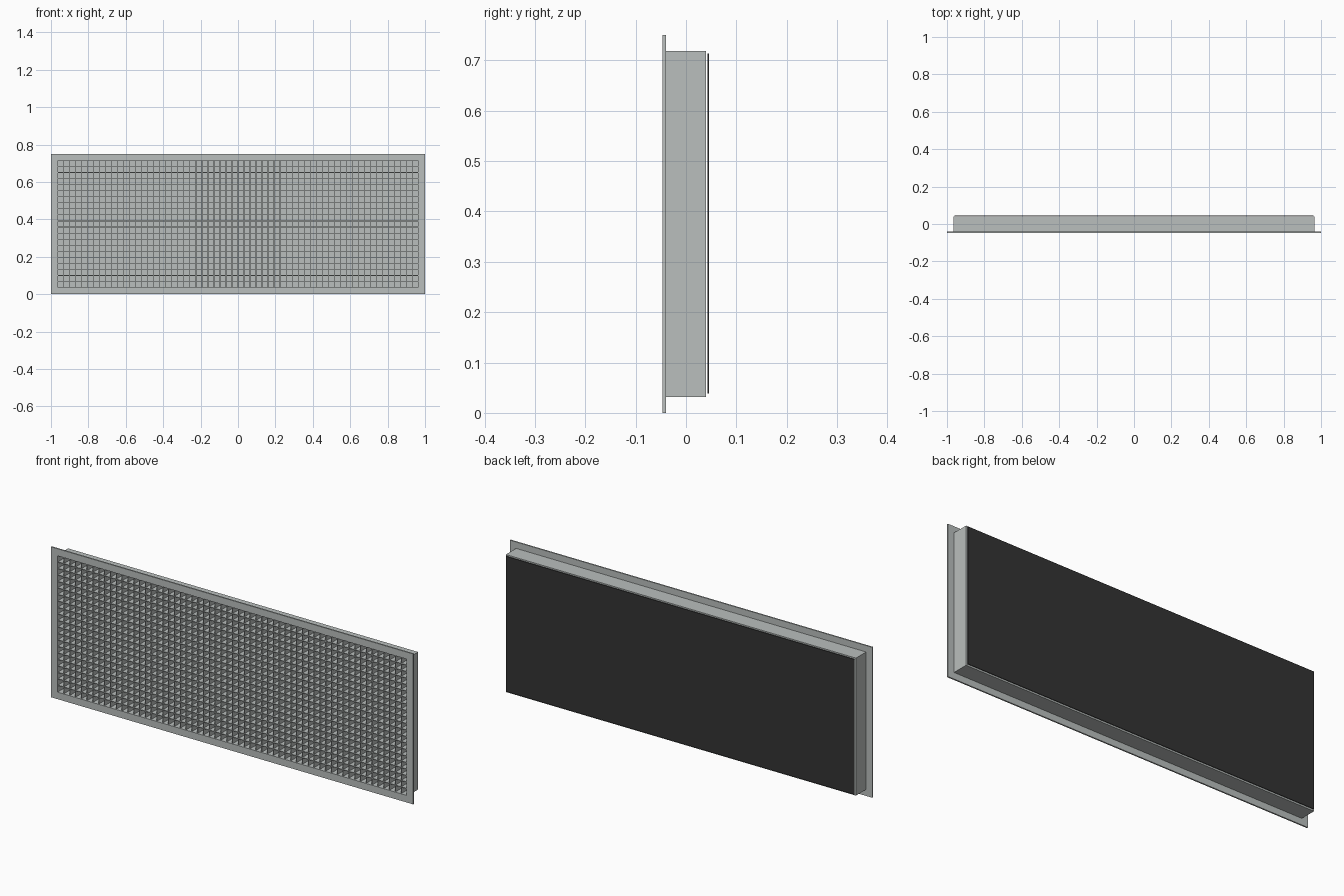
import bpy

cube = bpy.data.objects.get("Cube")
if cube:
    bpy.data.objects.remove(cube, do_unlink=True)


def material(name, rgb):
    mat = bpy.data.materials.new(name)
    mat.use_nodes = True
    colour = (*rgb, 1)
    mat.diffuse_color = colour
    mat.node_tree.nodes["Principled BSDF"].inputs["Base Color"].default_value = colour
    return mat


grey = material("light grey metal", (0.49, 0.52, 0.51))
black = material("matt black", (0.033, 0.033, 0.033))


def box(name, x, y, z, mat):
    """Box spanning the (low, high) ranges x, y and z."""
    spans = (x, y, z)
    bpy.ops.mesh.primitive_cube_add(size=1, location=[(a + b) / 2 for a, b in spans])
    obj = bpy.context.object
    obj.name = name
    obj.scale = [b - a for a, b in spans]
    bpy.ops.object.transform_apply(location=False, rotation=False, scale=True)
    obj.data.materials.append(mat)
    return obj


def ring(name, outer, inner, y, mid, mat):
    """Rectangular frame with the given (half width, half height) sizes."""
    verts = [(sx * w, d, mid + sz * h)
             for d in y for w, h in (outer, inner)
             for sx, sz in ((-1, -1), (1, -1), (1, 1), (-1, 1))]
    faces = []
    for i in range(4):
        j = (i + 1) % 4
        # front, back, outer side, inner side
        faces += [(i, j, j + 4, i + 4), (i + 8, i + 12, j + 12, j + 8),
                  (i, i + 8, j + 8, j), (i + 4, j + 4, j + 12, i + 12)]
    mesh = bpy.data.meshes.new(name)
    mesh.from_pydata(verts, [], faces)
    mesh.materials.append(mat)
    obj = bpy.data.objects.new(name, mesh)
    bpy.context.collection.objects.link(obj)
    return obj


def repeat(obj, count, offset):
    arr = obj.modifiers.new("repeat", "ARRAY")
    arr.count = count
    arr.use_relative_offset = False
    arr.use_constant_offset = True
    arr.constant_offset_displace = offset


MID = 0.375
HALF_W, HALF_H = 0.963, 0.34
COLS, ROWS = 60, 21
BAR = 0.0015  # half thickness of a grid bar

# Front flange and the box walls behind it
ring("front_flange", (1, MID), (HALF_W, HALF_H), (-0.047, -0.04), MID, grey)
ring("box_walls", (0.966, 0.343), (HALF_W, HALF_H), (-0.04, 0.04), MID, grey)
box("box_back", (-HALF_W, HALF_W), (0.037, 0.04), (MID - HALF_H, MID + HALF_H), grey)

# Egg-crate grid
step_x, step_z = 2 * HALF_W / COLS, 2 * HALF_H / ROWS
first_x, first_z = step_x - HALF_W, MID - HALF_H + step_z
depth = (-0.044, 0.037)
upright = box("upright_grid_bars", (first_x - BAR, first_x + BAR), depth,
              (MID - HALF_H, MID + HALF_H), grey)
repeat(upright, COLS - 1, (step_x, 0, 0))
level = box("level_grid_bars", (-HALF_W, HALF_W), depth,
            (first_z - BAR, first_z + BAR), grey)
repeat(level, ROWS - 1, (0, 0, step_z))

# Dark backing sheet
box("backing_sheet", (-0.961, 0.961), (0.043, 0.046), (0.038, 0.713), black)
